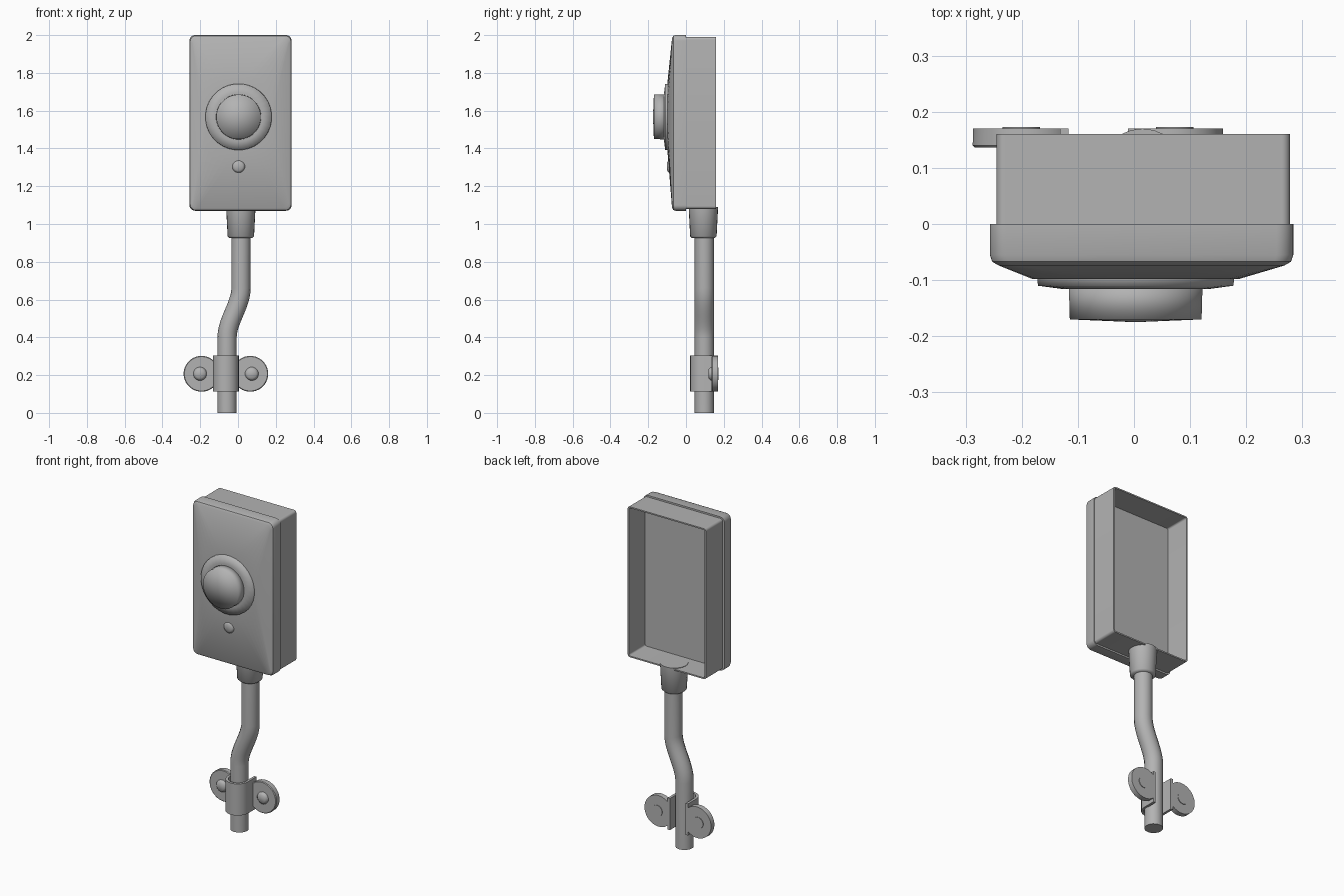
import bpy, bmesh, math
from math import sin, cos, pi, radians

old = bpy.data.objects.get("Cube")
if old:
    bpy.data.objects.remove(old, do_unlink=True)

grey = bpy.data.materials.new("metal grey")
grey.use_nodes = True
grey.diffuse_color = (0.45, 0.45, 0.45, 1)
grey.node_tree.nodes["Principled BSDF"].inputs["Base Color"].default_value = (0.45, 0.45, 0.45, 1)


def loft(name, rings, angle=40, tip=None):
    """Skin closed rings of equal length, cap the ends (last one with a fan if tip is given)."""
    bm = bmesh.new()
    loops = [[bm.verts.new(p) for p in ring] for ring in rings]
    n = len(loops[0])
    for a, b in zip(loops, loops[1:]):
        for i in range(n):
            j = (i + 1) % n
            bm.faces.new((a[i], a[j], b[j], b[i]))
    bm.faces.new(loops[0])
    if tip:
        apex = bm.verts.new(tip)
        for i in range(n):
            bm.faces.new((loops[-1][i], loops[-1][(i + 1) % n], apex))
    else:
        bm.faces.new(loops[-1])
    bmesh.ops.recalc_face_normals(bm, faces=bm.faces)
    me = bpy.data.meshes.new(name)
    bm.to_mesh(me)
    bm.free()
    me.materials.append(grey)
    me.shade_smooth()
    if angle < 180:
        me.set_sharp_from_angle(angle=radians(angle))
    obj = bpy.data.objects.new(name, me)
    bpy.context.collection.objects.link(obj)
    return obj


def circle_y(x, z, r, y, n=32):
    """Upright circle facing the front."""
    return [(x + r * cos((i + .5) * 2 * pi / n), y, z + r * sin((i + .5) * 2 * pi / n))
            for i in range(n)]


def circle_z(x, y, r, z, n=16, tilt=0):
    """Level circle, optionally tilted about the y axis."""
    return [(x + r * cos(a) * cos(tilt), y + r * sin(a), z - r * cos(a) * sin(tilt))
            for a in (i * 2 * pi / n for i in range(n))]


def rounded(x0, x1, z0, z1, y, r, inset=0, n=8):
    """Upright rounded rectangle with n points on every corner."""
    x0, x1, z0, z1 = x0 + inset, x1 - inset, z0 + inset, z1 - inset
    centres = [(x1 - r, z1 - r), (x0 + r, z1 - r), (x0 + r, z0 + r), (x1 - r, z0 + r)]
    return [(cx + r * cos(a), y, cz + r * sin(a))
            for q, (cx, cz) in enumerate(centres)
            for a in ((q + k / (n - 1)) * pi / 2 for k in range(n))]


# Housing: shallow box, open at the back
box = (-0.245, 0.278, 1.08, 1.99)
loft("housing_box", [
    rounded(*box, 0.0, 0.015),
    rounded(*box, 0.16, 0.015),
    rounded(*box, 0.16, 0.01, 0.008),
    rounded(*box, 0.004, 0.01, 0.008),
])

# Front cover rising gently to the round flange
cover = (-0.257, 0.284, 1.07, 2.0)
loft("front_cover", [
    rounded(*cover, 0.0, 0.03),
    rounded(*cover, -0.055, 0.03),
    rounded(*cover, -0.067, 0.03, 0.004),
    rounded(*cover, -0.074, 0.028, 0.016),
    circle_y(0.003, 1.567, 0.185, -0.098),
])

# Flange, lens and indicator button
LX, LZ = 0.003, 1.567
loft("lens_flange", [
    circle_y(LX, LZ, 0.178, -0.08),
    circle_y(LX, LZ, 0.175, -0.110),
    circle_y(LX, LZ, 0.13, -0.116),
], angle=180)
loft("lens", [
    circle_y(LX, LZ, 0.12, -0.10),
    circle_y(LX, LZ, 0.118, -0.170),
], angle=180, tip=(LX, -0.175, LZ))
loft("indicator_button", [
    circle_y(LX, 1.305, 0.034, -0.07, 16),
    circle_y(LX, 1.305, 0.034, -0.092, 16),
    circle_y(LX, 1.305, 0.022, -0.100, 16),
], angle=180)

# Collar joining the pipe to the housing
loft("pipe_collar", [
    circle_z(0.015, 0.092, 0.060, 0.925, 24),
    circle_z(0.015, 0.092, 0.070, 0.935, 24),
    circle_z(0.015, 0.092, 0.078, 1.091, 24),
], angle=60)

# Pipe with an offset bend
low, high, start, end, steps = -0.058, 0.016, 0.40, 0.66, 10
pipe = [circle_z(low, 0.097, 0.051, 0.0)]
for i in range(steps + 1):
    t = i / steps
    x = low + (high - low) * t * t * (3 - 2 * t)
    slope = (high - low) * 6 * t * (1 - t) / (end - start)
    pipe.append(circle_z(x, 0.097, 0.051, start + (end - start) * t, tilt=math.atan(slope)))
pipe.append(circle_z(high, 0.097, 0.051, 1.0))
loft("pipe", pipe)

# Clamp strap wrapped around the front of the pipe
CX, CZ = -0.064, 0.207


def strap_path(half, front):
    arc = [(CX + half * cos(a), 0.09 - (0.09 - front) * sin(a))
           for a in (i * pi / 12 for i in range(13))]
    return [(CX + half, 0.17)] + arc + [(CX - half, 0.17)]


profile = strap_path(0.068, 0.022) + strap_path(0.053, 0.037)[::-1]
loft("clamp_strap", [[(x, y, z) for x, y in profile] for z in (0.112, 0.303)])

# Clamp ears with their screws
for side, name in ((1, "left"), (-1, "right")):
    ex = CX + side * 0.129
    edge = CX + side * 0.055

    def ear(y, r):
        return [(side * max(side * x, side * edge), y, z)
                for x, y, z in circle_y(ex, CZ, r, y)]

    loft(name + "_clamp_ear", [ear(0.17, 0.094), ear(0.14, 0.095), ear(0.136, 0.091)])
    loft(name + "_clamp_screw", [
        circle_y(ex + side * 0.008, CZ, 0.034, 0.173, 16),
        circle_y(ex + side * 0.008, CZ, 0.036, 0.130, 16),
        circle_y(ex + side * 0.008, CZ, 0.024, 0.118, 16),
    ], angle=60)
